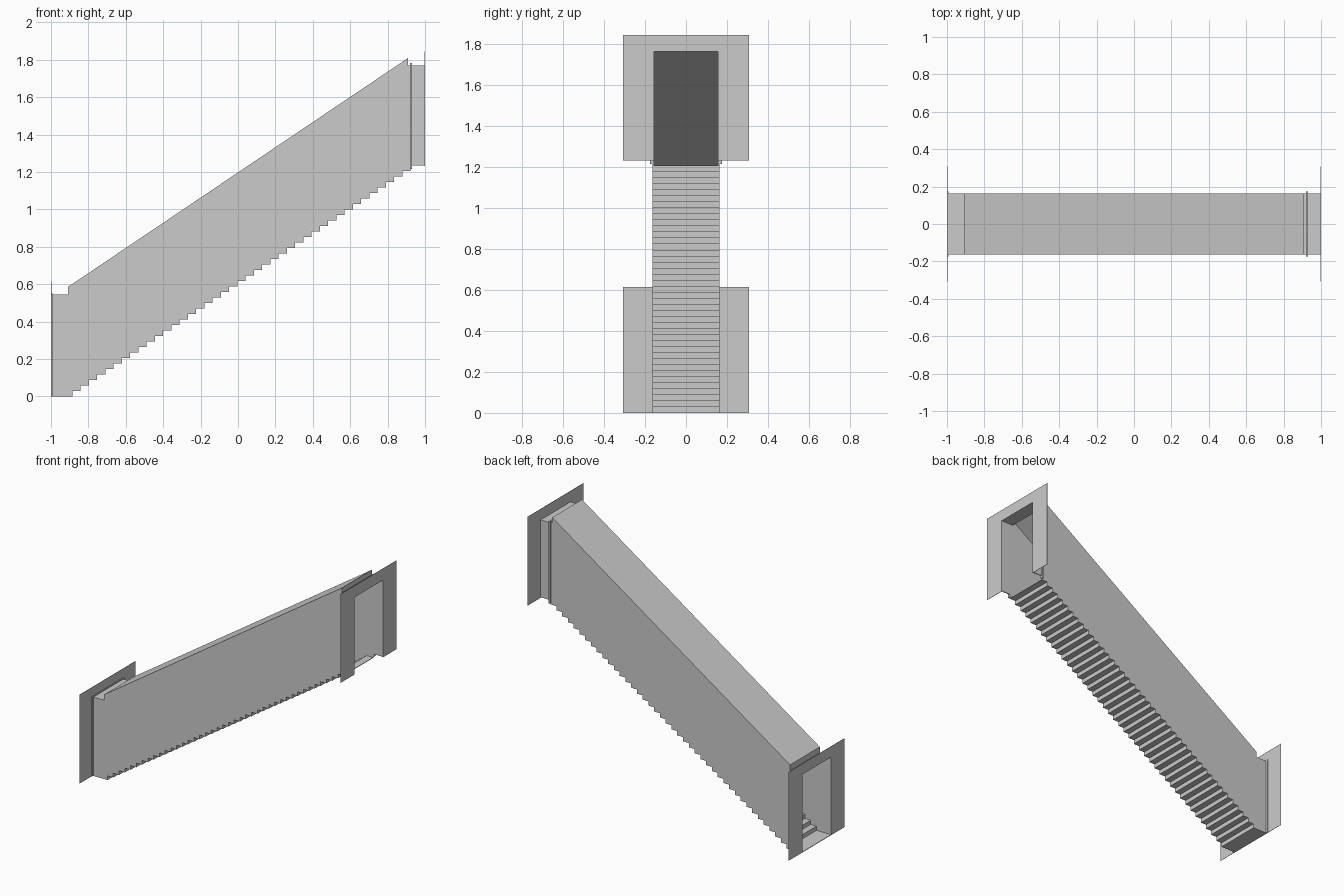
import bpy
import bmesh
from mathutils import Vector

cube = bpy.data.objects.get("Cube")
if cube:
    bpy.data.objects.remove(cube, do_unlink=True)

# One plain grey for the whole structure
grey = bpy.data.materials.new("plain_grey")
grey.use_nodes = True
colour = (0.6, 0.6, 0.6, 1.0)
grey.diffuse_color = colour
grey.node_tree.nodes["Principled BSDF"].inputs["Base Color"].default_value = colour


def prism(name, points, offset):
    """Extrude a closed outline of 3D points along an offset vector."""
    bm = bmesh.new()
    face = bm.faces.new([bm.verts.new(p) for p in points])
    result = bmesh.ops.extrude_face_region(bm, geom=[face], use_keep_orig=True)
    moved = [g for g in result["geom"] if isinstance(g, bmesh.types.BMVert)]
    bmesh.ops.translate(bm, verts=moved, vec=Vector(offset))
    bmesh.ops.recalc_face_normals(bm, faces=bm.faces)
    mesh = bpy.data.meshes.new(name)
    bm.to_mesh(mesh)
    bm.free()
    mesh.materials.append(grey)
    obj = bpy.data.objects.new(name, mesh)
    bpy.context.scene.collection.objects.link(obj)
    return obj


def side_prism(name, profile, y0, y1):
    """Extrude an x-z profile across y."""
    return prism(name, [(x, y0, z) for x, z in profile], (0, y1 - y0, 0))


def arch(name, x0, x1, half_out, half_in, bottom, top_in, top_out):
    """Upside-down U in the y-z plane, open at the floor."""
    outline = [(-half_out, bottom), (-half_out, top_out), (half_out, top_out),
               (half_out, bottom), (half_in, bottom), (half_in, top_in),
               (-half_in, top_in), (-half_in, bottom)]
    return prism(name, [(x0, y, z) for y, z in outline], (x1 - x0, 0, 0))


OUTER, INNER = 0.163, 0.157
STEPS, RUN, RISE = 41, 0.0441, 0.0294
START, END = -0.885, 0.923

# Stepped line of the underside, from the lower landing to the top
stair_line = [(-1.0, 0.0)]
for i in range(STEPS):
    x = START + i * RUN
    stair_line += [(x, i * RISE), (x, (i + 1) * RISE)]
stair_line.append((END, STEPS * RISE))

# Roof line, with a lowered part over each doorway
roof_line = [(-1.0, 0.545), (-0.91, 0.545), (-0.91, 0.585),
             (0.91, 1.81), (0.91, 1.77), (END, 1.77)]
roof_inside = [(-1.0, 0.54), (-0.905, 0.54), (-0.905, 0.581),
               (0.905, 1.80), (0.905, 1.765), (END, 1.765)]

# Side walls
for name, sign in (("left_side_wall", 1), ("right_side_wall", -1)):
    pass_profile = stair_line + roof_line[::-1]
    side_prism(name, pass_profile, sign * INNER, sign * OUTER)

# Thin folded staircase
skin = 0.004
upper_skin = [(x - skin, z + skin) for x, z in stair_line]
upper_skin[0] = (-1.0, skin)
upper_skin[-1] = (END, STEPS * RISE + skin)
side_prism("staircase", stair_line + upper_skin[::-1], -OUTER, OUTER)

# Sloping roof
side_prism("roof", roof_line + roof_inside[::-1], -INNER, INNER)

# Upper doorway passage and its joint frame
arch("upper_passage", 0.93, 1.0, OUTER, INNER, 1.234, 1.765, 1.77)
arch("upper_joint_frame", 0.919, 0.93, 0.175, INNER, 1.215, 1.765, 1.783)

# Lower joint frame
arch("lower_joint_frame", -0.999, -0.993, 0.175, INNER, 0.0, 0.54, 0.552)

# Wall panels around each doorway
arch("lower_door_panel", -1.0, -0.998, 0.307, INNER, 0.0, 0.54, 0.614)
arch("upper_door_panel", 0.998, 1.0, 0.307, INNER, 1.231, 1.767, 1.845)
